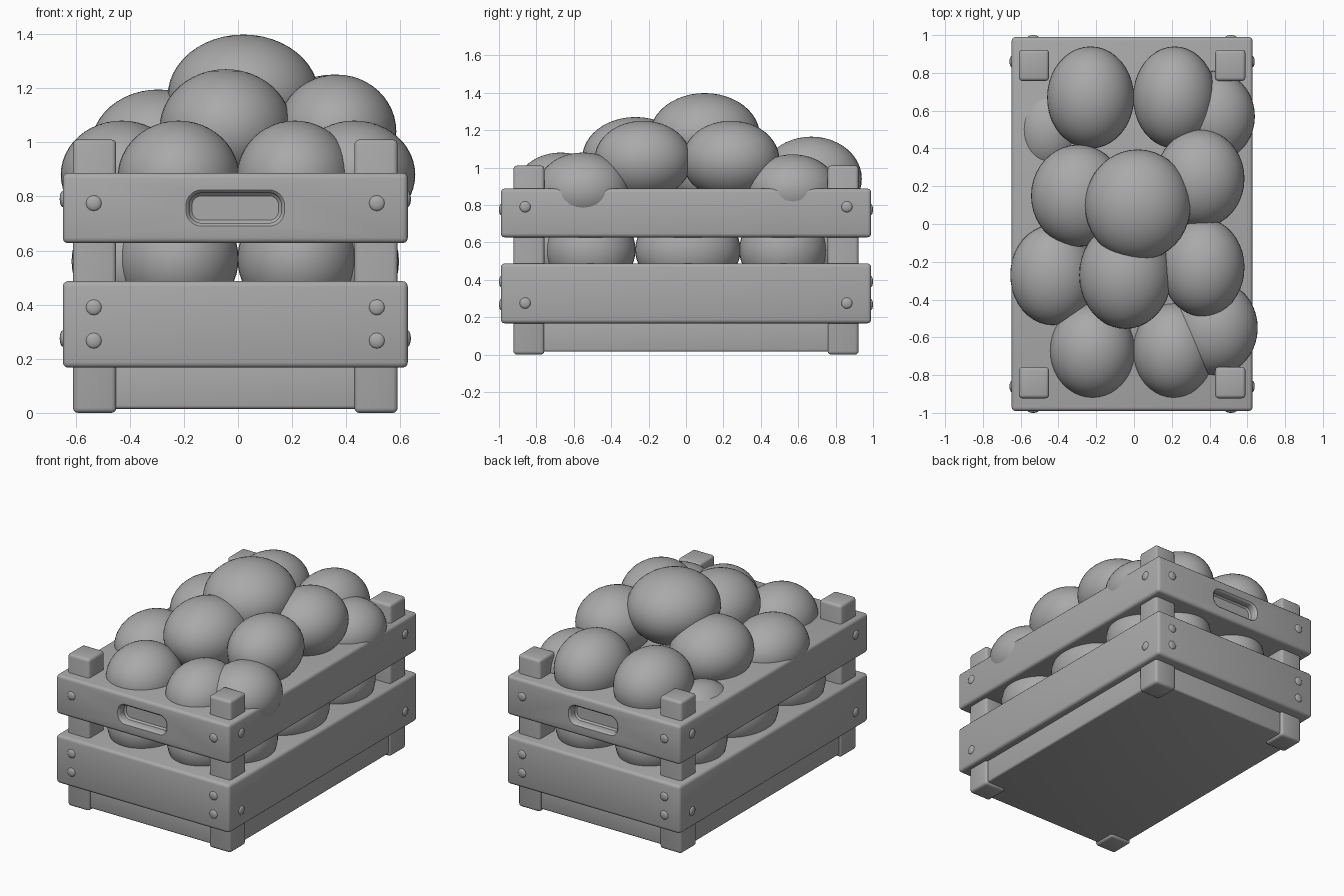
import bpy, bmesh, math
from mathutils import Matrix, Vector

cube = bpy.data.objects.get("Cube")
if cube:
    bpy.data.objects.remove(cube, do_unlink=True)

grey = bpy.data.materials.new("plain grey")
grey.use_nodes = True
colour = (0.4, 0.4, 0.4, 1)
grey.diffuse_color = colour
grey.node_tree.nodes["Principled BSDF"].inputs["Base Color"].default_value = colour

CX = -0.01  # middle of the crate across its width


def finish(name, bm, angle=35):
    bmesh.ops.recalc_face_normals(bm, faces=bm.faces)
    me = bpy.data.meshes.new(name)
    bm.to_mesh(me)
    bm.free()
    me.materials.append(grey)
    me.shade_smooth()
    me.set_sharp_from_angle(angle=math.radians(angle))
    ob = bpy.data.objects.new(name, me)
    bpy.context.collection.objects.link(ob)
    return ob


def box(name, centre, size, bevel):
    bm = bmesh.new()
    bmesh.ops.create_cube(bm, size=1)
    bmesh.ops.scale(bm, vec=size, verts=bm.verts)
    bmesh.ops.translate(bm, vec=centre, verts=bm.verts)
    bmesh.ops.bevel(bm, geom=bm.edges[:], offset=bevel, segments=3,
                    profile=0.5, affect='EDGES')
    return finish(name, bm)


def fruit(name, centre, radii):
    bm = bmesh.new()
    bmesh.ops.create_uvsphere(bm, u_segments=40, v_segments=24, radius=1)
    bmesh.ops.scale(bm, vec=radii, verts=bm.verts)
    bmesh.ops.translate(bm, vec=centre, verts=bm.verts)
    return finish(name, bm, 180)


def bolt(name, place, direction):
    bm = bmesh.new()
    bmesh.ops.create_uvsphere(bm, u_segments=12, v_segments=8, radius=0.03)
    bmesh.ops.scale(bm, vec=(1, 1, 0.4), verts=bm.verts)
    turn = Vector((0, 0, 1)).rotation_difference(Vector(direction)).to_matrix().to_4x4()
    bmesh.ops.transform(bm, matrix=Matrix.Translation(place) @ turn, verts=bm.verts)
    return finish(name, bm)


def slot_cutter(side, z):
    """Rounded slot with a flared rim, sunk into the end board."""
    bm = bmesh.new()
    rings = []
    for depth, grow in ((-0.02, 0.012), (0, 0.012), (0.006, 0.004), (0.015, 0),
                        (0.05, 0), (0.06, -0.01)):
        ring = []
        for i in range(32):
            a = (i + 0.5) * math.tau / 32
            c, s = math.cos(a), math.sin(a)
            r = 0.045 + grow
            ring.append(bm.verts.new((CX + math.copysign(0.125, c) + r * c,
                                      side * (0.99 - depth),
                                      z + math.copysign(0.01, s) + r * s)))
        rings.append(ring)
    for lower, upper in zip(rings, rings[1:]):
        for i in range(32):
            j = (i + 1) % 32
            bm.faces.new((lower[i], lower[j], upper[j], upper[i]))
    bm.faces.new(rings[0])
    bm.faces.new(rings[-1])
    return finish("handle_cutter", bm)


# Base, boards and corner posts
box("crate_base", (CX, 0, 0.11), (1.17, 1.81, 0.19), 0.012)
box("lower_boards", (CX, 0, 0.327), (1.275, 1.98, 0.32), 0.02)
upper = box("upper_boards", (CX, 0, 0.757), (1.275, 1.98, 0.26), 0.02)
for sx, across in ((1, "left"), (-1, "right")):
    for sy, along in ((-1, "front"), (1, "back")):
        box(f"{along}_{across}_post", (CX + sx * 0.52, sy * 0.84, 0.505),
            (0.16, 0.165, 1.01), 0.018)

# Handle slots in both end boards
for side in (-1, 1):
    cutter = slot_cutter(side, 0.757)
    cut = upper.modifiers.new("handle_slot", 'BOOLEAN')
    cut.operation = 'DIFFERENCE'
    cut.solver = 'EXACT'
    cut.object = cutter
    bpy.context.view_layer.objects.active = upper
    bpy.ops.object.modifier_apply(modifier=cut.name)
    bpy.data.objects.remove(cutter, do_unlink=True)
upper.data.shade_smooth()
upper.data.set_sharp_from_angle(angle=math.radians(35))

# Bolts on the ends and on the long sides
for s in (-1, 1):
    for t in (-1, 1):
        for z in (0.775, 0.39, 0.267):
            bolt("end_bolt", (CX + t * 0.523, s * 0.988, z), (0, s, 0))
        for z in (0.79, 0.275):
            bolt("side_bolt", (CX + s * 0.637, t * 0.86, z), (s, 0, 0))

# Fruit seen between the boards
for s in (-1, 1):
    for t in (-1, 1):
        fruit("lower_end_fruit", (t * 0.22, s * 0.66, 0.57), (0.222, 0.25, 0.22))
    for y, ry in ((-0.51, 0.24), (0.01, 0.282), (0.52, 0.235)):
        fruit("lower_side_fruit", (CX + s * 0.385, y, 0.56), (0.22, ry, 0.22))

# Heaped fruit: centre, then radii
heap = (
    ((-0.22, -0.67, 0.87), (0.225, 0.25, 0.21)),
    ((0.21, -0.67, 0.87), (0.215, 0.25, 0.21)),
    ((0.43, -0.55, 0.88), (0.225, 0.25, 0.20)),
    ((-0.43, -0.27, 0.88), (0.225, 0.265, 0.20)),
    ((-0.45, 0.50, 0.75), (0.19, 0.24, 0.19)),
    ((0.42, 0.57, 0.88), (0.22, 0.24, 0.19)),
    ((-0.23, 0.67, 0.94), (0.23, 0.27, 0.225)),
    ((0.215, 0.67, 0.94), (0.22, 0.27, 0.225)),
    ((-0.295, 0.15, 0.98), (0.25, 0.27, 0.215)),
    ((-0.045, -0.27, 1.05), (0.245, 0.285, 0.22)),
    ((0.365, -0.23, 1.04), (0.22, 0.26, 0.21)),
    ((0.35, 0.24, 1.04), (0.235, 0.26, 0.21)),
    ((0.02, 0.10, 1.17), (0.28, 0.295, 0.228)),
)
for centre, radii in heap:
    fruit("heaped_fruit", centre, radii)
